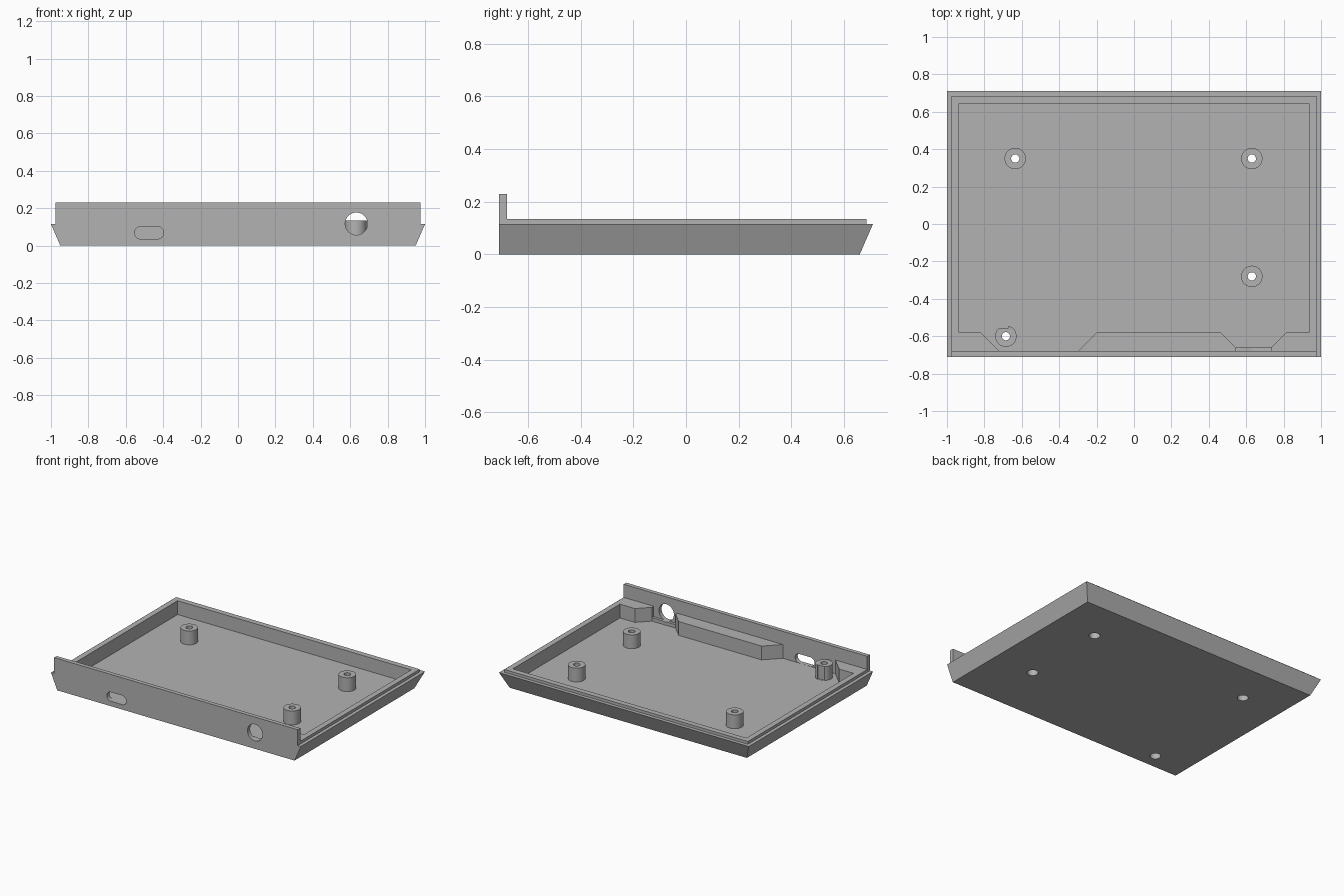
import bpy
import bmesh

cube = bpy.data.objects.get("Cube")
if cube:
    bpy.data.objects.remove(cube, do_unlink=True)

grey = bpy.data.materials.new("plain grey")
grey.use_nodes = True
colour = (0.45, 0.45, 0.45, 1)
grey.diffuse_color = colour
grey.node_tree.nodes["Principled BSDF"].inputs["Base Color"].default_value = colour

FLOOR, SEAM, RIM, TOP = 0.035, 0.115, 0.135, 0.23
FRONT, PLATE = -0.71, -0.68


def loft(name, rings):
    """Closed solid through matching rings of 3D points."""
    bm = bmesh.new()
    loops = [[bm.verts.new(p) for p in ring] for ring in rings]
    n = len(loops[0])
    for a, b in zip(loops, loops[1:]):
        for i in range(n):
            j = (i + 1) % n
            bm.faces.new((a[i], a[j], b[j], b[i]))
    bm.faces.new(loops[0][::-1])
    bm.faces.new(loops[-1])
    bmesh.ops.recalc_face_normals(bm, faces=bm.faces)
    mesh = bpy.data.meshes.new(name)
    bm.to_mesh(mesh)
    bm.free()
    obj = bpy.data.objects.new(name, mesh)
    bpy.context.collection.objects.link(obj)
    mesh.materials.append(grey)
    return obj


def prism(name, outline, z0, z1):
    return loft(name, [[(x, y, z) for x, y in outline] for z in (z0, z1)])


def rect(x0, x1, y0, y1):
    return [(x0, y0), (x1, y0), (x1, y1), (x0, y1)]


def cylinder(name, radius, depth, location, along_y=False):
    bpy.ops.mesh.primitive_cylinder_add(
        vertices=48, radius=radius, depth=depth, location=location,
        rotation=(1.570796 if along_y else 0, 0, 0))
    obj = bpy.context.object
    obj.name = name
    obj.data.materials.append(grey)
    return obj


def cut(target, cutter, operation='DIFFERENCE'):
    mod = target.modifiers.new(cutter.name, 'BOOLEAN')
    mod.operation = operation
    mod.solver = 'EXACT'
    mod.object = cutter
    cutter.hide_render = True
    bpy.context.view_layer.objects.active = target
    bpy.ops.object.modifier_apply(modifier=mod.name)
    bpy.data.objects.remove(cutter, do_unlink=True)


# Flared tray body with a flat front
tray = loft("tray", [
    [(x, y, z) for x, y in rect(-w, w, FRONT, back)]
    for w, back, z in ((0.95, 0.66, 0), (1, 0.71, SEAM))])

# Stepped lip and tall front plate
lip = prism("lip", rect(-0.975, 0.975, -0.70, 0.685), 0.08, RIM)
cut(tray, lip, 'UNION')
plate = prism("front_plate", rect(-0.975, 0.975, FRONT, PLATE), 0.09, TOP)
cut(tray, plate, 'UNION')

# Cavity, with splayed recesses behind the two front openings
cavity = prism("cavity", [
    (-0.935, -0.58), (-0.82, -0.58), (-0.72, PLATE), (-0.30, PLATE),
    (-0.20, -0.58), (0.465, -0.58), (0.545, -0.66), (0.735, -0.66),
    (0.815, -0.58), (0.935, -0.58), (0.935, 0.645), (-0.935, 0.645)],
    FLOOR, 0.3)
cut(tray, cavity)
cut(tray, prism("recess", rect(0.545, 0.735, PLATE, -0.65), 0.06, 0.3))

# Round socket opening and rounded slot in the front
cut(tray, cylinder("round_opening", 0.06, 0.2, (0.633, -0.69, 0.117), True))
for x in (-0.52, -0.43):
    cut(tray, cylinder("slot_end", 0.033, 0.1, (x, -0.69, 0.0685), True))
cut(tray, prism("slot_middle", rect(-0.52, -0.43, -0.74, -0.64), 0.0355, 0.1015))

# Screw posts, bored through and widened from below
for i, (x, y) in enumerate(((-0.635, 0.35), (0.63, 0.35),
                            (0.63, -0.28), (-0.685, -0.60))):
    post = cylinder("screw_post_%d" % (i + 1), 0.057, RIM - 0.02,
                    (x, y, (RIM + 0.02) / 2))
    if y < -0.5:
        cut(post, prism("flat", rect(x - 0.1, x + 0.015, y + 0.045, y + 0.1), 0.036, 0.2))
    for radius, top in ((0.022, 0.2), (0.036, 0.09)):
        for part in (tray, post):
            cut(part, cylinder("bore", radius, top + 0.1, (x, y, top / 2 - 0.05)))
    cut(tray, post, 'UNION')

bpy.ops.object.select_all(action='DESELECT')
tray.select_set(True)
bpy.context.view_layer.objects.active = tray
bpy.ops.object.shade_smooth_by_angle(angle=0.5)
